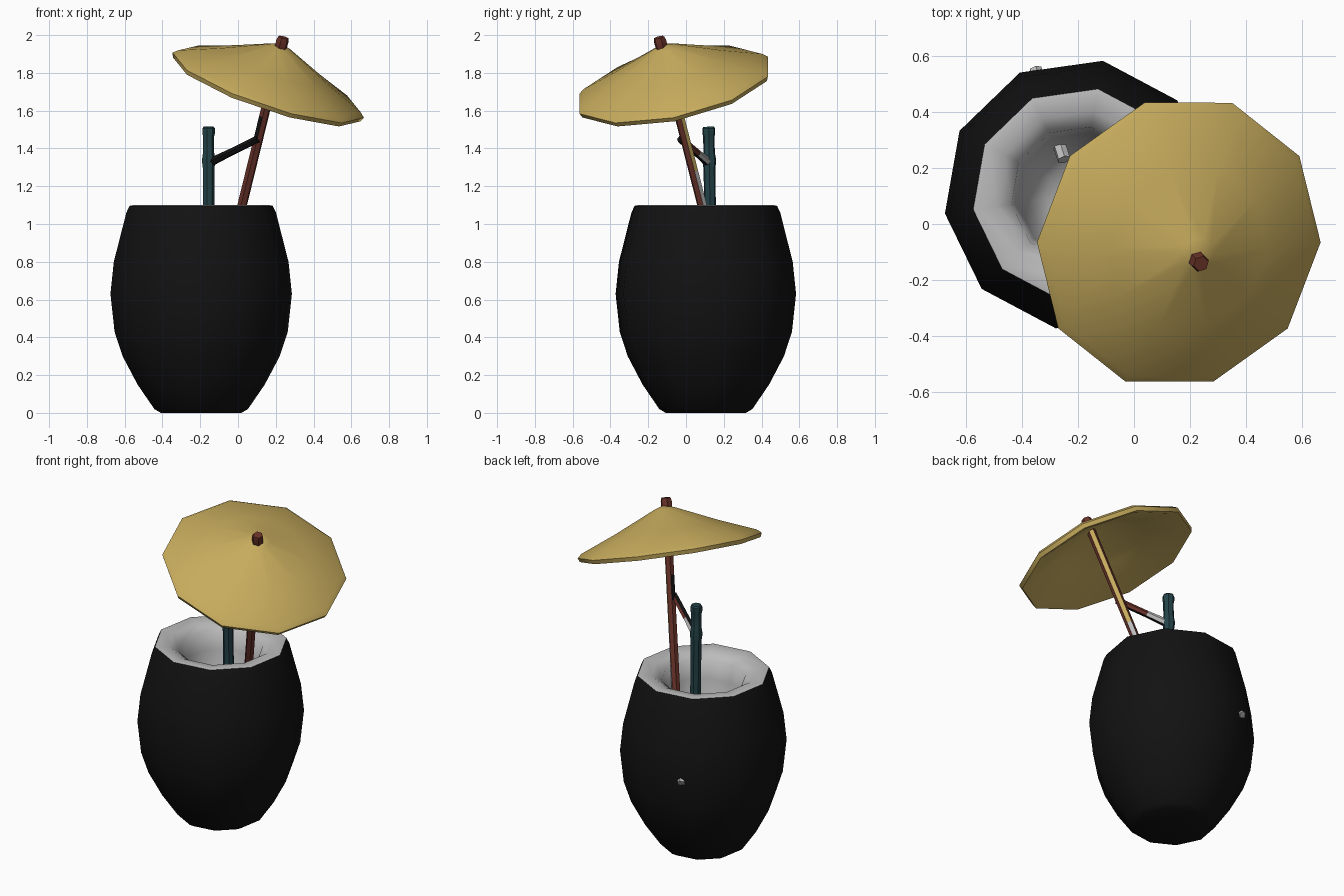
import bpy, bmesh, math
from mathutils import Vector

if "Cube" in bpy.data.objects:
    bpy.data.objects.remove(bpy.data.objects["Cube"])


def material(name, rgb):
    m = bpy.data.materials.new(name)
    m.diffuse_color = (*rgb, 1)
    m.use_nodes = True
    m.node_tree.nodes["Principled BSDF"].inputs["Base Color"].default_value = m.diffuse_color
    return m


BLACK = material("black_shell", (0.006, 0.006, 0.006))
WHITE = material("pale_flesh", (0.5, 0.5, 0.5))
YELLOW = material("straw_yellow", (0.57, 0.41, 0.11))
BROWN = material("red_brown", (0.14, 0.032, 0.022))
TEAL = material("dark_teal", (0.018, 0.058, 0.068))


def finish(name, bm, mats, rule=None, angle=35):
    """Turn a bmesh into a smooth-by-angle object, coloured by a face rule."""
    bmesh.ops.recalc_face_normals(bm, faces=bm.faces)
    bm.normal_update()
    if rule:
        for f in bm.faces:
            f.material_index = rule(f.calc_center_median(), f.normal)
    me = bpy.data.meshes.new(name)
    bm.to_mesh(me)
    bm.free()
    for m in mats:
        me.materials.append(m)
    ob = bpy.data.objects.new(name, me)
    bpy.context.collection.objects.link(ob)
    bpy.ops.object.select_all(action='DESELECT')
    ob.select_set(True)
    bpy.context.view_layer.objects.active = ob
    bpy.ops.object.shade_smooth_by_angle(angle=math.radians(angle))
    return ob


def skin(bm, rings):
    """Join rings of points with faces; a one-point ring is a pole."""
    rows = [[bm.verts.new(p) for p in r] for r in rings]
    for a, b in zip(rows, rows[1:]):
        n = max(len(a), len(b))
        for i in range(n):
            j = (i + 1) % n
            if len(a) == 1:
                bm.faces.new((a[0], b[i], b[j]))
            elif len(b) == 1:
                bm.faces.new((a[i], b[0], a[j]))
            else:
                bm.faces.new((a[i], b[i], b[j], a[j]))


def ring(centre, r, n, start, rot):
    if r == 0:
        return [centre]
    return [centre + rot @ Vector((r * math.cos(start + math.tau * i / n),
                                   r * math.sin(start + math.tau * i / n), 0))
            for i in range(n)]


def lathe(name, profile, n, centre, mats, axis=(0, 0, 1), start=0.0, **kw):
    """Spin (radius, height) pairs around an axis through the centre."""
    axis = Vector(axis).normalized()
    rot = Vector((0, 0, 1)).rotation_difference(axis)
    bm = bmesh.new()
    skin(bm, [ring(Vector(centre) + axis * h, r, n, math.radians(start), rot)
              for r, h in profile])
    return finish(name, bm, mats, **kw)


def rod(name, a, b, stations, n, mats, **kw):
    """Capped straight rod; stations are (fraction along a-b, radius)."""
    a, b = Vector(a), Vector(b)
    length = (b - a).length
    prof = [(r, t * length) for t, r in stations]
    prof = [(0, prof[0][1])] + prof + [(0, prof[-1][1])]
    return lathe(name, prof, n, a, mats, axis=b - a, **kw)


# Shell: closed barrel-shaped outside
CENTRE = (-0.195, 0.105, 0)
lathe("shell", [(0, 0), (0.215, 0), (0.25, 0.02), (0.34, 0.15), (0.42, 0.30),
                (0.463, 0.43), (0.485, 0.63), (0.467, 0.80), (0.40, 1.06),
                (0.383, 1.096)],
      10, CENTRE, [BLACK], start=8, angle=40)

# Flesh: flat rim falling into the hollow
lathe("flesh", [(0.383, 1.096), (0.365, 1.10), (0.30, 1.09), (0.245, 1.055),
                (0.225, 0.95), (0.19, 0.76), (0.12, 0.67), (0, 0.65)],
      10, CENTRE, [WHITE], start=8, angle=50)

# Pale peg running from the hollow out through the back of the shell
rod("peg", (-0.25, 0.23, 0.80), (-0.352, 0.552, 0.60),
    [(0, 0.024), (1, 0.024)], 6, [WHITE])

# Umbrella canopy: shallow tilted cone with a rolled rim and hollow underside
lathe("canopy", [(0, 0.235), (0.06, 0.215), (0.30, 0.107), (0.51, 0.022),
                 (0.535, 0.0), (0.525, -0.024), (0.50, -0.02),
                 (0.28, 0.075), (0, 0.195)],
      10, (0.16, -0.065, 1.735), [YELLOW], axis=(0.34, -0.22, 1), start=-2,
      angle=40)


# Umbrella stick: brown, with a pale and yellow strip on the back right side
def stick_colour(c, n):
    if n.x + n.y > 0.85 and c.z < 1.9:
        return 1 if c.z < 1.28 else 2
    if n.x < -0.5 and 1.43 < c.z < 1.57:
        return 3
    return 0


def axis_point(z):
    return (0.022 + 0.245 * (z - 1.1), 0.085 - 0.256 * (z - 1.1), z)


LOW, HIGH = 0.66, 1.988
heights = [(LOW, 0.026), (1.28, 0.026), (1.43, 0.026), (1.57, 0.026),
           (1.90, 0.026), (1.915, 0.033), (1.97, 0.034), (HIGH, 0.028)]
rod("umbrella_stick", axis_point(LOW), axis_point(HIGH),
    [((z - LOW) / (HIGH - LOW), r) for z, r in heights], 6,
    [BROWN, WHITE, YELLOW, BLACK], rule=stick_colour, start=15)

# Straw: upright tube with a slightly swollen collar and top
rod("straw", (-0.157, 0.135, 0.66), (-0.157, 0.12, 1.515),
    [(0, 0.031), (0.74, 0.032), (0.79, 0.038), (0.84, 0.031),
     (0.94, 0.031), (0.96, 0.035), (0.99, 0.035), (1, 0.028)], 7, [TEAL])


# Arm joining the straw to the stick
def arm_colour(c, n):
    if n.y > 0.45:
        return 1 if c.x > -0.05 else 2
    return 0


rod("straw_arm", (-0.15, 0.12, 1.325), (0.105, -0.03, 1.45),
    [(0, 0.024), (0.4, 0.02), (1, 0.02)], 6, [BLACK, BROWN, WHITE],
    rule=arm_colour)
